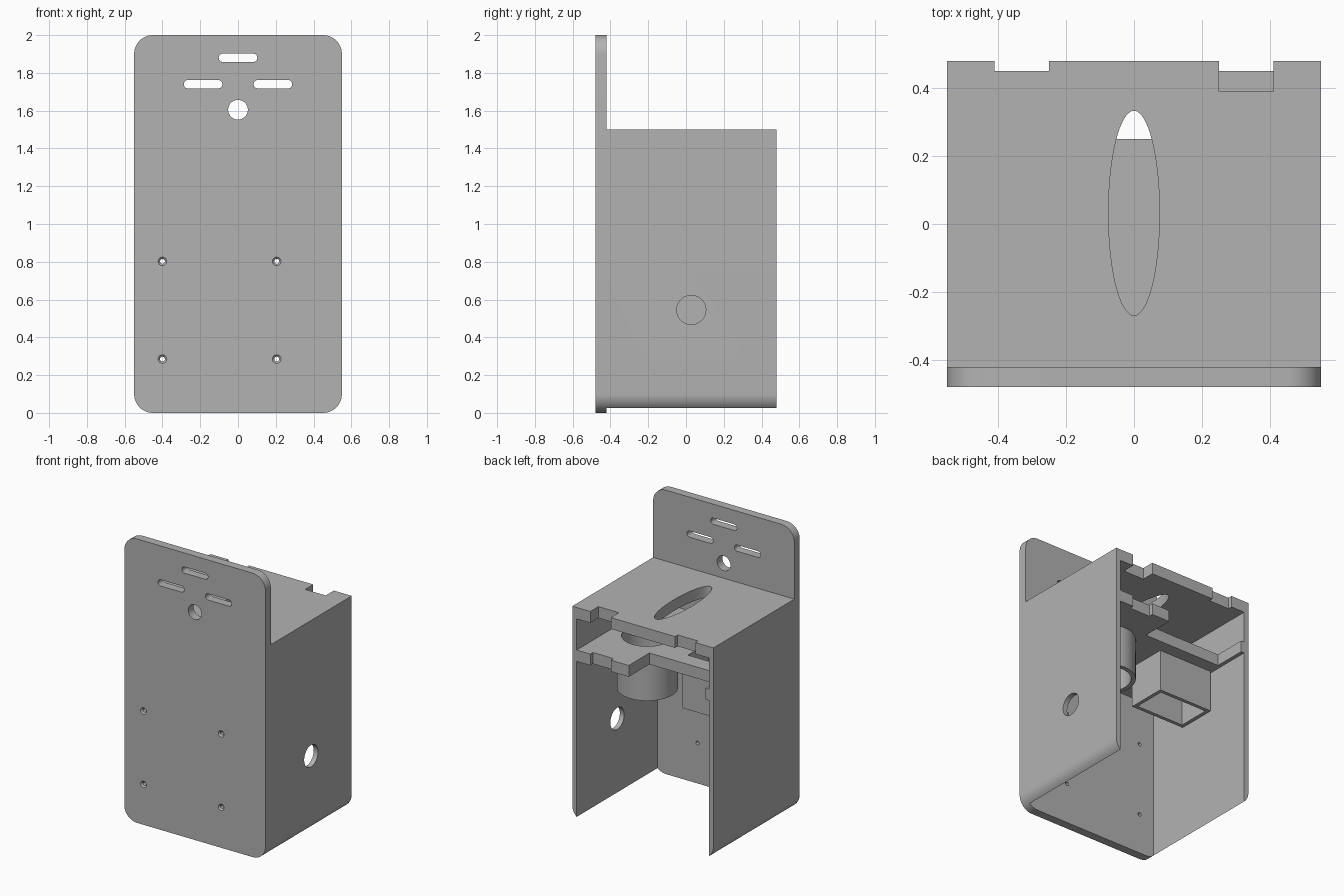
import bpy, bmesh
from math import sin, cos, pi, radians

cube = bpy.data.objects.get("Cube")
if cube:
    bpy.data.objects.remove(cube, do_unlink=True)

grey = bpy.data.materials.new("plain grey")
grey.use_nodes = True
COLOUR = (0.448, 0.448, 0.448, 1)
grey.diffuse_color = COLOUR
grey.node_tree.nodes["Principled BSDF"].inputs["Base Color"].default_value = COLOUR


# ---- profiles ----
def arc(cx, cy, rx, ry, a0, a1, n):
    return [(cx + rx * cos(a0 + (a1 - a0) * i / n),
             cy + ry * sin(a0 + (a1 - a0) * i / n)) for i in range(n + 1)]


def ellipse(cx, cy, rx, ry, n=48):
    return arc(cx, cy, rx, ry, 0, 2 * pi, n)[:-1]


def rect(x0, x1, y0, y1):
    return [(x0, y0), (x1, y0), (x1, y1), (x0, y1)]


def rounded(x0, x1, y0, y1, r, n=12):
    centres = [(x1 - r, y1 - r), (x0 + r, y1 - r), (x0 + r, y0 + r), (x1 - r, y0 + r)]
    return [p for k, (cx, cy) in enumerate(centres)
            for p in arc(cx, cy, r, r, k * pi / 2, (k + 1) * pi / 2, n)]


# ---- solids ----
PLACE = {"x": lambda a, b, d: (d, a, b),
         "y": lambda a, b, d: (a, d, b),
         "z": lambda a, b, d: (a, b, d)}


def loft(name, start, end, axis, d0, d1):
    """Solid between two matching profiles."""
    bm = bmesh.new()
    rings = [[bm.verts.new(PLACE[axis](a, b, d)) for a, b in pts]
             for pts, d in ((start, d0), (end, d1))]
    for ring in rings:
        bm.faces.new(ring)
    n = len(start)
    for i in range(n):
        j = (i + 1) % n
        bm.faces.new((rings[0][i], rings[0][j], rings[1][j], rings[1][i]))
    bmesh.ops.recalc_face_normals(bm, faces=bm.faces)
    mesh = bpy.data.meshes.new(name)
    bm.to_mesh(mesh)
    bm.free()
    mesh.materials.append(grey)
    ob = bpy.data.objects.new(name, mesh)
    bpy.context.collection.objects.link(ob)
    return ob


def prism(name, pts, axis, d0, d1):
    return loft(name, pts, pts, axis, d0, d1)


def cut(ob, cutters):
    for c in cutters:
        mod = ob.modifiers.new("cut", "BOOLEAN")
        mod.operation, mod.solver, mod.object = "DIFFERENCE", "EXACT", c
    deps = bpy.context.evaluated_depsgraph_get()
    mesh = bpy.data.meshes.new_from_object(ob.evaluated_get(deps))
    ob.modifiers.clear()
    ob.data = mesh
    for c in cutters:
        bpy.data.objects.remove(c, do_unlink=True)


W, FRONT, INNER_Y, BACK = 0.55, -0.48, -0.42, 0.48
IN = 0.516                       # inner face of the side walls
TOP, TOP_LOW = 1.5, 1.42         # roof panel
SHELF, SHELF_LOW = 1.2, 1.12     # shelf panel
CUP_LOW = 0.83
parts = []

# Front plate with slots, a round hole and countersunk screw holes
plate = prism("front_plate", rounded(-W, W, 0, 2, 0.1), "y", FRONT, INNER_Y)
cutters = []
for sx, sz in ((0, 1.88), (-0.185, 1.74), (0.185, 1.74)):
    slot = rounded(sx - 0.102, sx + 0.102, sz - 0.022, sz + 0.022, 0.0215, 6)
    cutters.append(prism("slot_cutter", slot, "y", -0.6, -0.3))
cutters.append(prism("hole_cutter", ellipse(0, 1.605, 0.052, 0.052), "y", -0.6, -0.3))
for sx in (-0.4, 0.205):
    for sz in (0.285, 0.802):
        bore = ellipse(sx, sz, 0.013, 0.013, 16)
        cutters.append(prism("screw_cutter", bore, "y", -0.6, -0.3))
        cutters.append(loft("sink_cutter", ellipse(sx, sz, 0.033, 0.033, 16), bore,
                            "y", FRONT - 0.01, FRONT + 0.01))
cut(plate, cutters)
parts.append(plate)

# Side walls, rounded under along the outer lower edge
for name, s in (("left_wall", 1), ("right_wall", -1)):
    prof = [(IN, TOP_LOW), (W, TOP_LOW)] + arc(W - 0.1, 0.1, 0.1, 0.1, 0, -radians(48.7), 10)
    wall = prism(name, [(s * x, z) for x, z in prof], "y", INNER_Y, BACK)
    if s > 0:
        cut(wall, [prism("cable_cutter", ellipse(0.028, 0.545, 0.077, 0.077), "x", 0.4, 0.7)])
    parts.append(wall)

# Roof with oval opening and two notches in the rear edge
roof = prism("roof", rect(-W, W, INNER_Y, BACK), "z", TOP_LOW, TOP)
cut(roof, [
    prism("oval_cutter", ellipse(0, 0.032, 0.075, 0.301, 64), "z", 1.3, 1.6),
    prism("notch_cutter", rect(-0.41, -0.25, 0.45, 0.6), "z", 1.3, 1.6),
    prism("notch_cutter", rect(0.25, 0.41, 0.39, 0.6), "z", 1.3, 1.6)])
parts.append(roof)

# Shelf: stepped rear edge, notched tab on one side, thin ledge on the other
outline = [(-IN, INNER_Y), (IN, INNER_Y), (IN, BACK), (0.41, BACK), (0.41, 0.45),
           (0.25, 0.45), (0.25, BACK), (0.11, BACK), (0.11, 0.25),
           (-0.49, 0.25), (-0.49, BACK), (-IN, BACK)]
shelf = prism("shelf", outline, "z", SHELF_LOW, SHELF)

# Round and square holders hanging under the shelf, open through it
round_out, round_in = (ellipse(0.273, 0.04, r, r) for r in (0.195, 0.165))
box_out, box_in = (rect(-0.505 + t, -0.085 - t, -0.12 + t, 0.16 - t) for t in (0, 0.025))
for name, outer, inner in (("round_holder", round_out, round_in),
                           ("square_holder", box_out, box_in)):
    holder = prism(name, outer, "z", CUP_LOW, SHELF_LOW)
    cut(holder, [prism("bore_cutter", inner, "z", 0.7, 1.3)])
    parts.append(holder)
cut(shelf, [prism("opening_cutter", p, "z", 1.0, 1.3) for p in (round_in, box_in)])
parts.append(shelf)

# Smooth the curved faces, keep edges sharp
bpy.ops.object.select_all(action="DESELECT")
for ob in parts:
    ob.select_set(True)
bpy.context.view_layer.objects.active = plate
bpy.ops.object.shade_smooth_by_angle(angle=radians(30))
